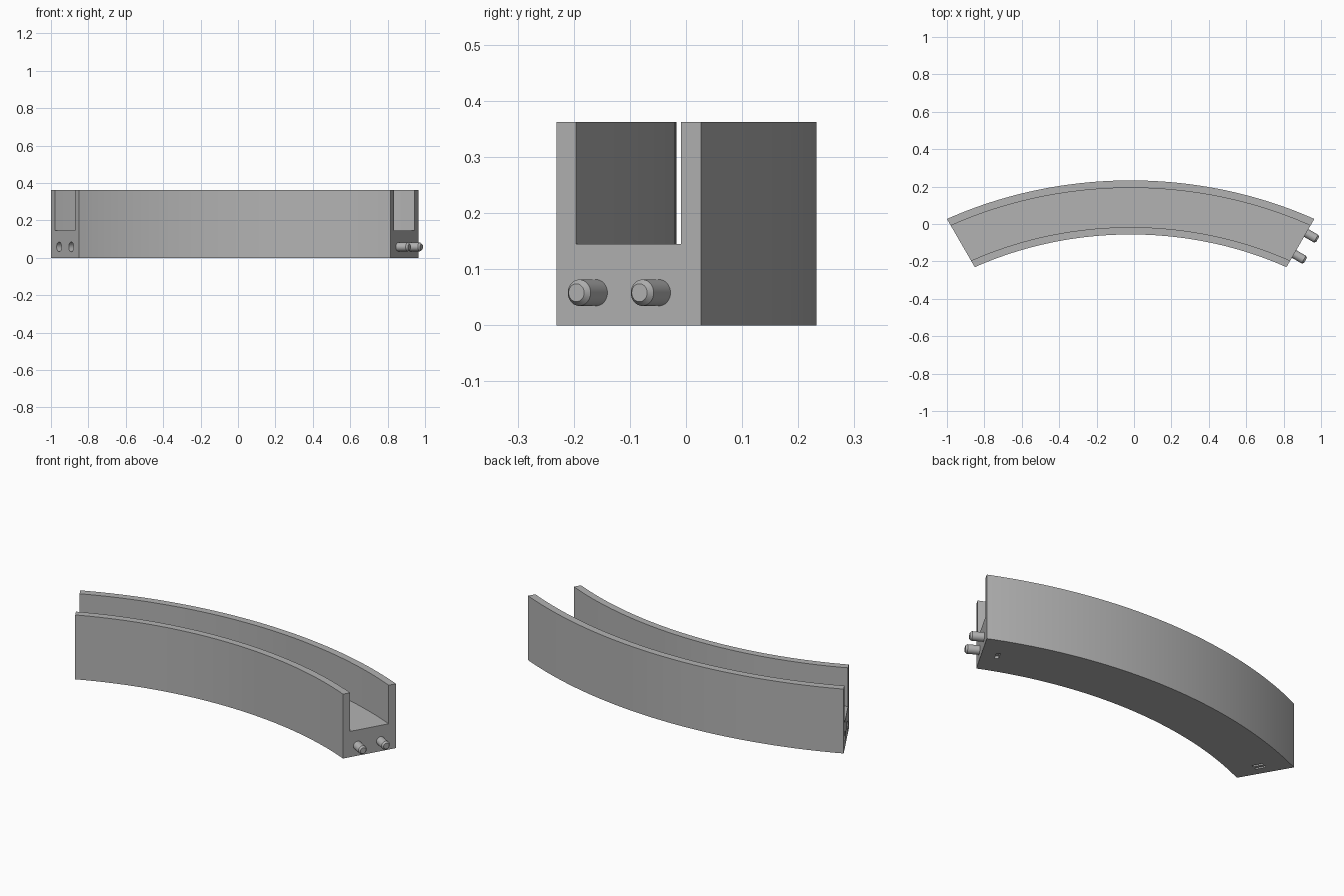
import bpy
from math import sin, cos, pi, radians, atan2
from mathutils import Vector, Matrix

if "Cube" in bpy.data.objects:
    bpy.data.objects.remove(bpy.data.objects["Cube"], do_unlink=True)

grey = bpy.data.materials.new("plain_grey")
grey.use_nodes = True
colour = (0.45, 0.45, 0.45, 1)
grey.diffuse_color = colour
grey.node_tree.nodes["Principled BSDF"].inputs["Base Color"].default_value = colour

CENTRE = Vector((-0.018, -1.674, 0))   # centre of the oval the track follows
STRETCH = 1.139                        # oval width over depth
HALF = radians(30)
HEIGHT, FLOOR = 0.362, 0.145
PIN_Z = 0.058
STEPS = 64


def oval(angle, r):
    """Point at a polar angle from +y on an oval with y half-axis r."""
    d = r / ((sin(angle) / STRETCH) ** 2 + cos(angle) ** 2) ** 0.5
    return CENTRE + Vector((sin(angle) * d, cos(angle) * d, 0))


def new_object(name, verts, faces):
    mesh = bpy.data.meshes.new(name)
    mesh.from_pydata(verts, [], faces)
    mesh.materials.append(grey)
    obj = bpy.data.objects.new(name, mesh)
    bpy.context.collection.objects.link(obj)
    return obj


def finish(obj):
    bpy.ops.object.select_all(action='DESELECT')
    obj.select_set(True)
    bpy.context.view_layer.objects.active = obj
    bpy.ops.object.shade_smooth_by_angle(angle=radians(25))


def lathe(name, profile, origin, axis, sides=32):
    """Closed solid turned around an axis; profile is (distance, radius)."""
    turn = Matrix.Translation(origin) @ axis.to_track_quat('Z', 'Y').to_matrix().to_4x4()
    verts = [turn @ Vector((r * cos(2 * pi * i / sides), r * sin(2 * pi * i / sides), h))
             for h, r in profile for i in range(sides)]
    faces = [(k * sides + i, k * sides + (i + 1) % sides,
              (k + 1) * sides + (i + 1) % sides, (k + 1) * sides + i)
             for k in range(len(profile) - 1) for i in range(sides)]
    last = (len(profile) - 1) * sides
    faces += [tuple(reversed(range(sides))), tuple(range(last, last + sides))]
    return new_object(name, verts, faces)


def cut(obj, cutter):
    mod = obj.modifiers.new("cut", 'BOOLEAN')
    mod.object, mod.solver = cutter, 'EXACT'
    bpy.ops.object.select_all(action='DESELECT')
    bpy.context.view_layer.objects.active = obj
    obj.select_set(True)
    bpy.ops.object.modifier_apply(modifier=mod.name)
    bpy.data.objects.remove(cutter, do_unlink=True)


# Curved channel: a U section swept along the oval
INNER, IN_WALL, OUT_WALL, OUTER = 1.618, 1.657, 1.867, 1.907
section = [(INNER, 0), (OUTER, 0), (OUTER, HEIGHT), (OUT_WALL, HEIGHT),
           (OUT_WALL, FLOOR), (IN_WALL, FLOOR), (IN_WALL, HEIGHT), (INNER, HEIGHT)]
n = len(section)
verts = []
for s in range(STEPS + 1):
    angle = -HALF + 2 * HALF * s / STEPS
    verts += [oval(angle, r) + Vector((0, 0, z)) for r, z in section]
faces = [(s * n + i, s * n + (i + 1) % n, (s + 1) * n + (i + 1) % n, (s + 1) * n + i)
         for s in range(STEPS) for i in range(n)]
faces += [tuple(reversed(range(n))), tuple(range(STEPS * n, STEPS * n + n))]
channel = new_object("curved_channel", verts, faces)
channel.data.flip_normals()

# Pins on the left end, matching sockets in the right end
for label, r in (("outer", 1.823), ("inner", 1.697)):
    out = Vector((cos(HALF), -sin(HALF), 0))
    base = oval(HALF, r) + Vector((0, 0, PIN_Z))
    pin = lathe(label + "_pin", [(-0.01, 0.0235), (0.06, 0.0235), (0.07, 0.016)], base, out)
    finish(pin)
    base = oval(-HALF, r) + Vector((0, 0, PIN_Z))
    out.x *= -1
    cut(channel, lathe("socket_cutter", [(-0.08, 0.026), (0.02, 0.026)], base, out))


# Small slots under both ends
def slot(angle, r, along, across):
    centre, d = oval(angle, r), 0.015
    u = Vector((sin(angle), cos(angle), 0)) * across / 2
    v = Vector((cos(angle), -sin(angle), 0)) * along / 2
    up = Vector((0, 0, d))
    ring = [centre - u - v, centre + u - v, centre + u + v, centre - u + v]
    pts = [p - up for p in ring] + [p + up for p in ring]
    quads = [(0, 1, 2, 3), (7, 6, 5, 4)]
    quads += [(i, i + 4, (i + 1) % 4 + 4, (i + 1) % 4) for i in range(4)]
    cut(channel, new_object("slot_cutter", pts, quads))


middle = (INNER + OUTER) / 2
slot(HALF - 0.045, middle, 0.02, 0.05)
for offset in (0.03, 0.045):
    slot(-HALF + offset, middle, 0.012, 0.055)
finish(channel)
